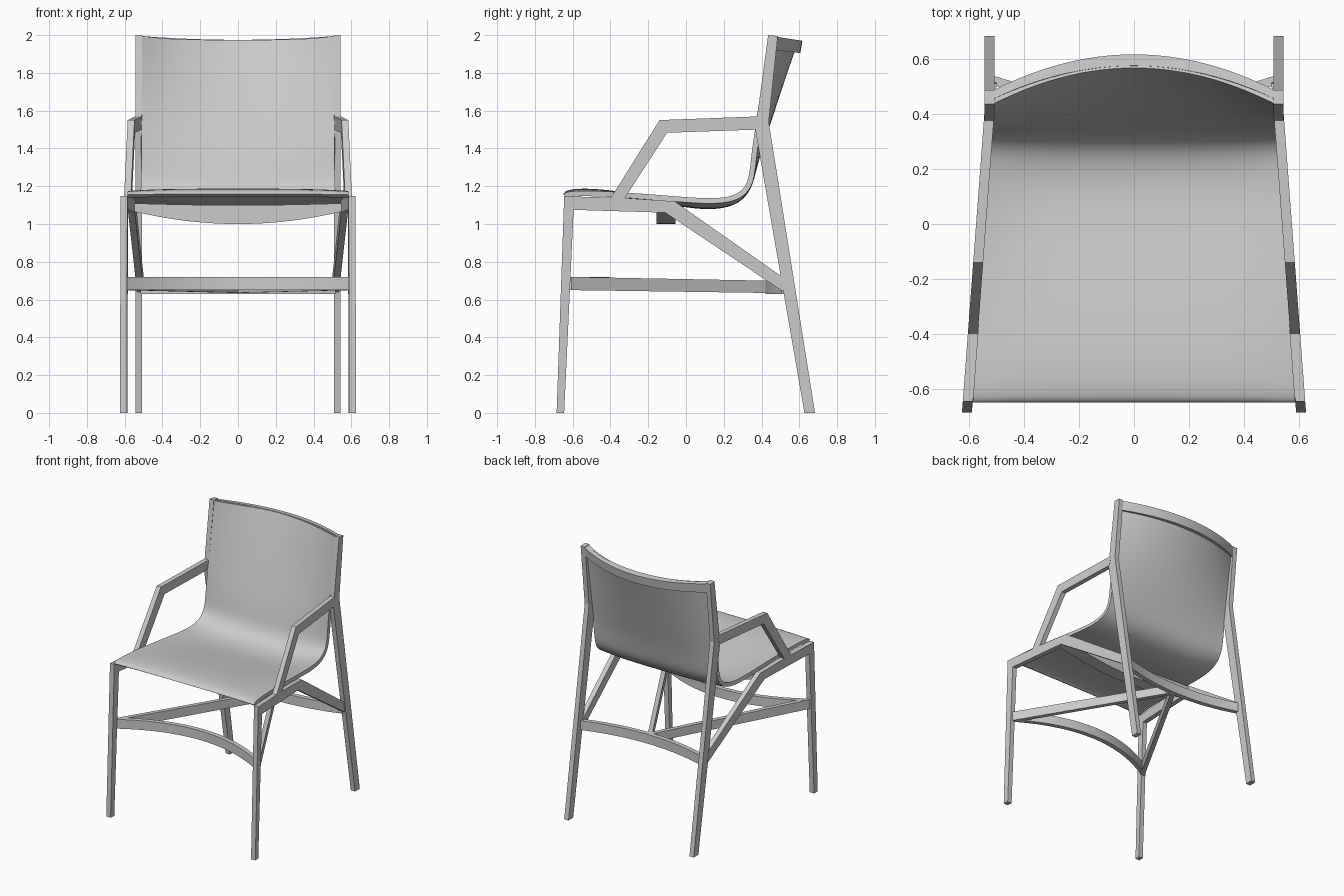
import bpy
import bmesh
import math

old = bpy.data.objects.get("Cube")
if old:
    bpy.data.objects.remove(old, do_unlink=True)

# Single grey finish
grey = bpy.data.materials.new("plain_grey")
grey.use_nodes = True
colour = (0.6, 0.6, 0.6, 1)
grey.diffuse_color = colour
grey.node_tree.nodes["Principled BSDF"].inputs["Base Color"].default_value = colour


def make(name, verts, faces, fix_normals=True):
    mesh = bpy.data.meshes.new(name)
    mesh.from_pydata(verts, [], faces)
    if fix_normals:
        bm = bmesh.new()
        bm.from_mesh(mesh)
        bmesh.ops.recalc_face_normals(bm, faces=bm.faces)
        bm.to_mesh(mesh)
        bm.free()
    mesh.materials.append(grey)
    obj = bpy.data.objects.new(name, mesh)
    bpy.context.collection.objects.link(obj)
    return obj


def smooth(obj):
    bpy.ops.object.select_all(action="DESELECT")
    obj.select_set(True)
    bpy.context.view_layer.objects.active = obj
    bpy.ops.object.convert(target="MESH")
    bpy.ops.object.shade_smooth_by_angle(angle=math.radians(35))


def loft(name, sections):
    """Skin a list of equal rings and cap both ends."""
    n = len(sections[0])
    verts = [p for ring in sections for p in ring]
    faces = [tuple(range(n)), tuple(range(len(verts) - n, len(verts)))]
    for s in range(len(sections) - 1):
        for i in range(n):
            a, b = s * n + i, s * n + (i + 1) % n
            faces.append((a, b, b + n, a + n))
    return make(name, verts, faces)


def splay(y):
    """Outer face of the side frame, widening to the front."""
    return 0.545 + (0.38 - y) * 0.075


def straight(y):
    return 0.543


THICK = 0.036


def plank(name, outline, outer=splay):
    """Flat frame member from a side outline, mirrored to both sides."""
    for side, label in ((1, "left"), (-1, "right")):
        loft(label + "_" + name,
             [[(side * (outer(y) - t), y, z) for y, z in outline] for t in (0, THICK)])


def arc_bar(name, half, section, steps=24):
    """Curved cross member; section(w) gives its ring, w = 0 at ends, 1 in the middle."""
    rings = []
    for i in range(steps + 1):
        u = 2 * i / steps - 1
        rings.append([(u * half, y, z) for y, z in section(1 - u * u)])
    smooth(loft(name, rings))


# Side frames
plank("front_leg", [(-0.685, 0), (-0.645, 0), (-0.595, 1.075), (-0.56, 1.145), (-0.645, 1.147)])
plank("seat_rail_and_brace", [(-0.645, 1.147), (-0.598, 1.075), (-0.11, 1.06), (0.525, 0.635),
                              (0.51, 0.72), (-0.06, 1.12), (-0.33, 1.138)])
plank("armrest", [(-0.40, 1.135), (-0.14, 1.55), (0.395, 1.57), (0.38, 1.50),
                  (-0.10, 1.483), (-0.325, 1.135)])
plank("back_leg", [(0.627, 0), (0.683, 0), (0.438, 1.54), (0.486, 1.995),
                   (0.435, 2.0), (0.367, 1.50)], straight)

# Curved cross members
arc_bar("front_stretcher", 0.59,
        lambda w: [(-0.62 + 0.18 * w + d, z) for d, z in
                   ((0, 0.65), (0.035, 0.65), (0.035, 0.72), (0, 0.72))])
arc_bar("back_stretcher", 0.515,
        lambda w: [(0.505 - 0.085 * w + d, z) for d, z in
                   ((0, 0.63), (0.035, 0.63), (0.035, 0.70), (0, 0.70))])
arc_bar("under_seat_rail", 0.565,
        lambda w: [(-0.155, 1.07 - 0.07 * w), (-0.055, 1.07 - 0.07 * w),
                   (-0.055, 1.11 - 0.01 * w), (-0.155, 1.11 - 0.01 * w)])
arc_bar("top_rail", 0.51,
        lambda w: [(0.445 + 0.12 * w, 1.925 - 0.015 * w), (0.475 + 0.13 * w, 1.92 - 0.015 * w),
                   (0.486 + 0.13 * w, 1.99 - 0.02 * w), (0.455 + 0.12 * w, 1.995 - 0.02 * w)])

# Diagonal stretchers meeting in the middle of the back stretcher
for side, label in ((1, "left"), (-1, "right")):
    rings = []
    for x, y, low, high in ((0.59, -0.61, 0.65, 0.72), (0.0, 0.43, 0.635, 0.70)):
        rings.append([(side * (x + d), y, z) for d, z in
                      ((-0.018, low), (0.018, low), (0.018, high), (-0.018, high))])
    loft(label + "_diagonal_stretcher", rings)

# Seat and back in one bent sheet: y, z at the edge, then y and z shift in the middle
profile = [(-0.648, 1.155, 0, 0.004), (-0.635, 1.174, 0, 0.01), (-0.5, 1.177, 0, 0.014),
           (-0.3, 1.166, 0, 0.0), (-0.1, 1.15, 0, -0.018), (0.05, 1.138, 0, -0.03),
           (0.17, 1.134, 0, -0.03), (0.27, 1.152, 0, -0.02), (0.323, 1.205, 0, -0.005),
           (0.338, 1.28, 0.004, 0), (0.35, 1.4, 0.025, 0), (0.373, 1.55, 0.052, 0),
           (0.405, 1.77, 0.09, -0.005), (0.438, 1.995, 0.13, -0.02)]
COLS = 12
verts, faces = [], []
for y, z, dy, dz in profile:
    half = max(splay(y) - THICK, 0.508)
    for i in range(COLS + 1):
        u = 2 * i / COLS - 1
        verts.append((u * half, y + dy * (1 - u * u), z + dz * (1 - u ** 4)))
for j in range(len(profile) - 1):
    for i in range(COLS):
        a = j * (COLS + 1) + i
        faces.append((a, a + 1, a + COLS + 2, a + COLS + 1))
shell = make("seat_and_back_shell", verts, faces, fix_normals=False)
rounding = shell.modifiers.new("rounding", "SUBSURF")
rounding.levels = rounding.render_levels = 2
rounding.boundary_smooth = "PRESERVE_CORNERS"
sheet = shell.modifiers.new("sheet", "SOLIDIFY")
sheet.thickness = 0.028
sheet.offset = -1
smooth(shell)
